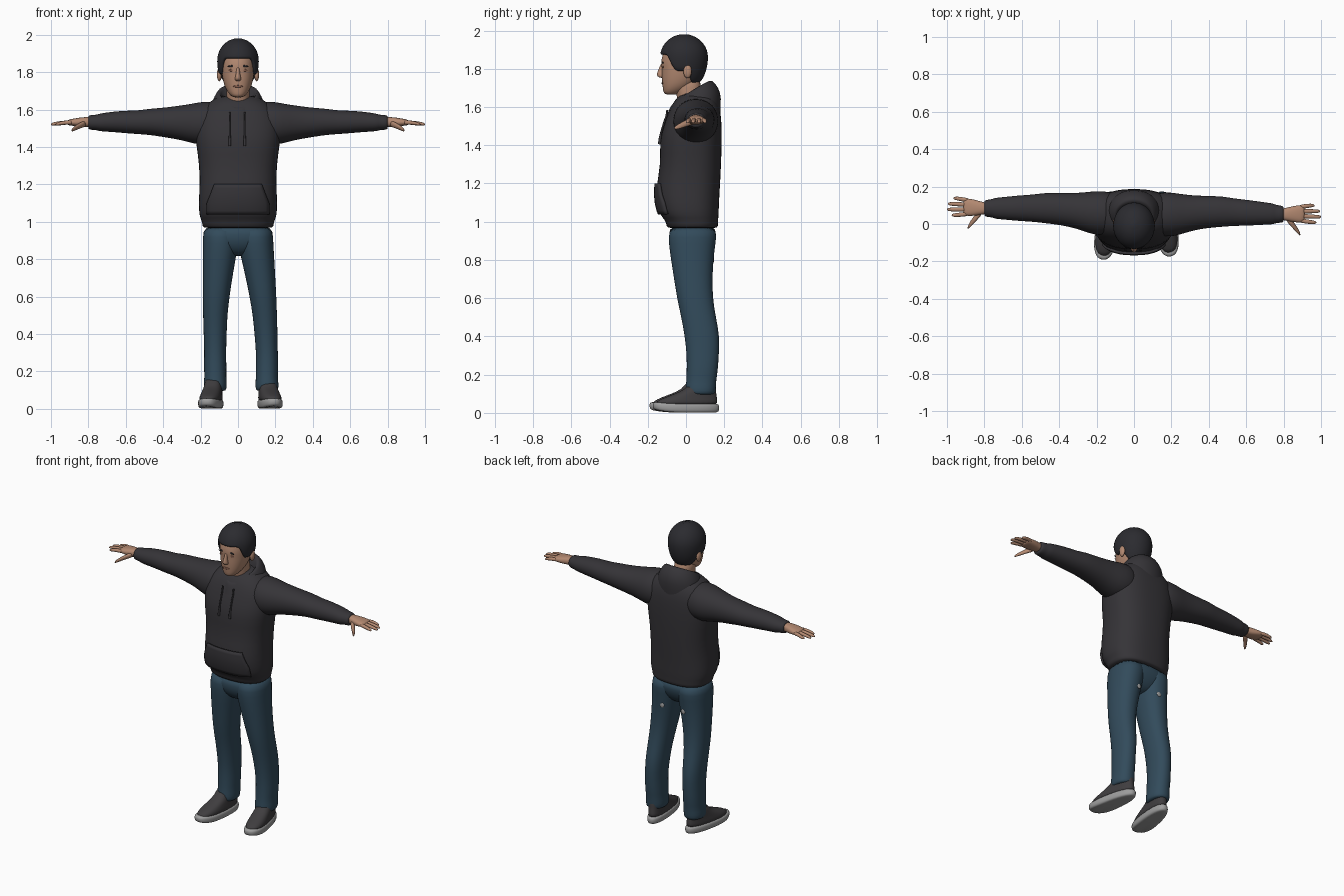
import bpy, bmesh, math
from mathutils import Vector, Matrix

cube = bpy.data.objects.get("Cube")
if cube:
    bpy.data.objects.remove(cube)


def material(name, r, g, b):
    m = bpy.data.materials.new(name)
    m.use_nodes = True
    m.diffuse_color = (r, g, b, 1)
    bsdf = m.node_tree.nodes["Principled BSDF"]
    bsdf.inputs["Base Color"].default_value = (r, g, b, 1)
    bsdf.inputs["Roughness"].default_value = 0.8
    return m


HOODIE = material("charcoal fleece", .036, .034, .039)
DENIM = material("blue denim", .032, .07, .105)
SKIN = material("skin", .45, .25, .165)
DARK_SKIN = material("lips and eyelids", .27, .125, .085)
HAIR = material("dark hair", .024, .024, .029)
SHOE = material("shoe cloth", .05, .047, .05)
SOLE = material("grey rubber", .34, .34, .34)
SHIRT = material("grey shirt", .16, .19, .22)


def finish(name, bm, mat, levels=1):
    bmesh.ops.recalc_face_normals(bm, faces=bm.faces)
    mesh = bpy.data.meshes.new(name)
    bm.to_mesh(mesh)
    bm.free()
    mesh.materials.append(mat)
    mesh.shade_smooth()
    obj = bpy.data.objects.new(name, mesh)
    bpy.context.collection.objects.link(obj)
    if levels:
        mod = obj.modifiers.new("smooth", 'SUBSURF')
        mod.levels = mod.render_levels = levels
    return obj


def skin_rings(name, rings, mat, levels=1, caps=True):
    """Bridge a list of closed rings of points."""
    bm = bmesh.new()
    rows = [[bm.verts.new(p) for p in ring] for ring in rings]
    n = len(rows[0])
    for a, b in zip(rows, rows[1:]):
        for i in range(n):
            j = (i + 1) % n
            bm.faces.new((a[i], a[j], b[j], b[i]))
    if caps:
        bm.faces.new(rows[0])
        bm.faces.new(rows[-1])
    return finish(name, bm, mat, levels)


def oval(n=24, power=2.3):
    """Unit superellipse points."""
    pts = []
    for i in range(n):
        a = math.tau * i / n
        c, s = math.cos(a), math.sin(a)
        pts.append((math.copysign(abs(c) ** (2 / power), c),
                    math.copysign(abs(s) ** (2 / power), s)))
    return pts


def loft_z(name, sections, mat, n=24, power=2.3):
    """Sections: z, centre x, centre y, radius x, radius y."""
    return skin_rings(name, [[Vector((cx + rx * u, cy + ry * v, z)) for u, v in oval(n, power)]
                             for z, cx, cy, rx, ry in sections], mat)


def loft_x(name, sections, mat, side, n=20, power=2.1):
    """Sections: x, centre y, centre z, radius y, radius z, on one side."""
    return skin_rings(name, [[Vector((side * x, cy - side * .02 * x + ry * u, cz + rz * v))
                              for u, v in oval(n, power)]
                             for x, cy, cz, ry, rz in sections], mat)


def surface_y(obj, x, z, back=False):
    """Depth of the front or back surface of an object."""
    ev = obj.evaluated_get(bpy.context.evaluated_depsgraph_get())
    s = 1 if back else -1
    hit, loc, _, _ = ev.ray_cast(Vector((x, s, z)), Vector((0, -s, 0)))
    return loc.y if hit else 0


def blob(name, centre, size, mat, tilt=0, segments=16):
    bm = bmesh.new()
    bmesh.ops.create_uvsphere(bm, u_segments=segments, v_segments=10, radius=1)
    bm.transform(Matrix.Translation(centre) @ Matrix.Rotation(tilt, 4, 'Y')
                 @ Matrix.Diagonal((*size, 1)))
    return finish(name, bm, mat, 0)


# Hoodie body with ribbed hem
torso = loft_z("hoodie_body", [
    (.965, 0, .035, .18, .125), (.972, 0, .033, .19, .135), (1.01, 0, .03, .195, .138),
    (1.03, 0, .018, .208, .153), (1.1, 0, .01, .211, .163), (1.18, 0, .01, .206, .168),
    (1.3, 0, .026, .206, .158), (1.42, 0, .024, .226, .164), (1.5, 0, .035, .228, .152),
    (1.58, 0, .046, .215, .136), (1.635, 0, .05, .16, .112), (1.68, 0, .06, .1, .075)],
    HOODIE, 32, 2.5)

# Draped hood: rings of front z, back z, front y, back y, half width
hood_rings = []
for zf, zb, yf, yb, w in [(1.54, 1.57, -.105, .18, .155), (1.585, 1.65, -.09, .186, .143),
                          (1.605, 1.70, -.08, .172, .128), (1.615, 1.745, -.066, .135, .106),
                          (1.6, 1.735, -.05, .11, .092), (1.56, 1.66, -.025, .085, .08)]:
    ring = []
    for i in range(32):
        a = math.tau * i / 32
        b = (1 + math.cos(a)) / 2
        ring.append(Vector((w * math.sin(a) * (.78 + .3 * math.sqrt(b)),
                            yf + (yb - yf) * b, zf + (zb - zf) * b ** .7)))
    hood_rings.append(ring)
skin_rings("hood", hood_rings, HOODIE, caps=False)

# Front pouch pocket wrapped on the body
bm = bmesh.new()
columns, rows = 16, 8
grid = []
for r in range(rows + 1):
    t = r / rows
    half = .165 - .04 * max(0, t - .35) / .65
    grid.append([])
    for c in range(columns + 1):
        x, z = half * (2 * c / columns - 1), 1.04 + .16 * t
        grid[-1].append(bm.verts.new((x, surface_y(torso, x, z) - .007, z)))
for r in range(rows):
    for c in range(columns):
        bm.faces.new((grid[r][c], grid[r][c + 1], grid[r + 1][c + 1], grid[r + 1][c]))
pocket = finish("front_pocket", bm, HOODIE, 0)
thick = pocket.modifiers.new("thickness", 'SOLIDIFY')
thick.thickness, thick.offset = .014, 0

# Drawstrings
for side in (-1, 1):
    curve = bpy.data.curves.new("drawstring", 'CURVE')
    curve.dimensions, curve.bevel_depth, curve.bevel_resolution = '3D', .005, 2
    curve.use_fill_caps = True
    spline = curve.splines.new('POLY')
    spline.points.add(6)
    for i, p in enumerate(spline.points):
        x, z = side * .04 - .004, 1.585 - .03 * i
        p.co = (x, surface_y(torso, x, z) - (.014 if i == 0 else .006), z, 1)
        p.radius = 1.5 if i > 4 else 1
    curve.materials.append(HOODIE)
    bpy.context.collection.objects.link(bpy.data.objects.new("drawstring", curve))

# Sleeves, hands and fingers
for side, label in ((1, "left"), (-1, "right")):
    loft_x(label + "_sleeve", [
        (.06, .055, 1.53, .1, .1), (.17, .054, 1.527, .125, .122), (.24, .056, 1.525, .112, .108),
        (.31, .065, 1.53, .095, .092), (.4, .073, 1.531, .086, .079), (.48, .076, 1.535, .082, .07),
        (.53, .074, 1.531, .074, .064), (.62, .072, 1.535, .069, .06), (.7, .07, 1.533, .06, .052),
        (.745, .069, 1.531, .057, .047), (.755, .069, 1.531, .049, .041),
        (.795, .068, 1.531, .046, .04), (.802, .068, 1.531, .038, .033)], HOODIE, side)
    loft_x(label + "_palm", [
        (.77, .068, 1.534, .03, .027), (.81, .068, 1.534, .033, .027), (.85, .07, 1.532, .044, .025),
        (.89, .072, 1.532, .048, .018), (.915, .073, 1.53, .044, .014)], SKIN, side, 16, 2.5)
    for i, tip in enumerate((.975, 1.0, .995, .965)):
        y = .037 + .024 * i
        fan = .006 * (i - 1.5)
        loft_x(label + "_finger", [
            (.88, y, 1.531, .012, .013), (.92, y + fan / 2, 1.531, .0125, .0115),
            (tip - .02, y + fan, 1.525, .011, .01), (tip - .004, y + fan, 1.521, .008, .007),
            (tip, y + fan, 1.52, .003, .003)], SKIN, side, 10)
    loft_x(label + "_thumb", [
        (.81, .055, 1.527, .02, .018), (.84, .025, 1.517, .022, .017),
        (.863, -.003, 1.505, .019, .014), (.882, -.027, 1.494, .014, .011),
        (.89, -.04, 1.488, .006, .006)], SKIN, side, 12)

# Jeans
loft_z("jeans_seat", [
    (.99, 0, .036, .17, .118), (.93, 0, .034, .183, .125), (.88, 0, .03, .17, .112),
    (.84, 0, .03, .1, .085), (.815, 0, .03, .04, .05)], DENIM, 28, 2.6)
for side, label in ((1, "left"), (-1, "right")):
    sections = []
    for z, cx, cy, rx, ry in [
            (.98, .09, .036, .094, .122), (.92, .092, .034, .096, .127), (.85, .096, .031, .093, .118),
            (.72, .108, .036, .081, .102), (.6, .117, .046, .072, .094), (.5, .122, .066, .065, .091),
            (.4, .122, .085, .062, .092), (.3, .122, .088, .058, .084), (.22, .122, .085, .061, .082),
            (.17, .121, .08, .058, .078), (.13, .122, .077, .063, .08), (.1, .122, .076, .06, .077),
            (.095, .122, .076, .05, .065)]:
        spread = .033 * min(1, max(0, (.9 - z) / .6)) if side > 0 else 0
        sections.append((z, side * (cx + spread), cy, rx, ry))
    leg = loft_z(label + "_trouser_leg", sections, DENIM, 24, 2.2)
    # Small pale stud on the back of the thigh
    x = side * .078
    blob(label + "_stud", Vector((x, surface_y(leg, x, .8, True), .8)), (.016, .005, .016), SOLE)

    # Shoes, turned slightly outwards
    place = Matrix.Translation((.166 if side > 0 else -.14, .012 if side > 0 else -.005, 0)) \
        @ Matrix.Rotation(side * math.radians(9), 4, 'Z')

    def outline(z, cy, w, length, lift=0):
        ring = []
        for u, v in oval(28, 2.4):
            toe = max(0, -v)
            ring.append(place @ Vector((w * u * (1 - .13 * v), cy + length * v, z + lift * toe ** 3)))
        return ring

    skin_rings(label + "_sole", [outline(0, -.012, .046, .155, .012), outline(.004, -.012, .058, .173, .014),
                                 outline(.025, -.012, .061, .178, .012), outline(.045, -.012, .059, .175, .01),
                                 outline(.05, -.012, .05, .16, .008)], SOLE)
    skin_rings(label + "_shoe", [outline(.035, -.012, .055, .166), outline(.06, -.008, .056, .163),
                                 outline(.08, .012, .052, .14), outline(.1, .038, .049, .11),
                                 outline(.125, .068, .046, .078), outline(.17, .075, .043, .068)], SHOE)

# Neck and shirt collar
loft_z("neck", [(1.56, 0, .03, .068, .066), (1.64, 0, .02, .06, .062),
                (1.7, 0, .008, .062, .07), (1.76, 0, .005, .06, .07)], SKIN)
loft_z("shirt_collar", [(1.55, 0, .02, .078, .078), (1.6, 0, .018, .075, .077),
                        (1.632, 0, .018, .069, .07), (1.636, 0, .018, .062, .06)], SHIRT)

# Head
head = loft_z("head", [
    (1.664, 0, -.075, .024, .03), (1.675, 0, -.07, .04, .048), (1.695, 0, -.055, .057, .066),
    (1.725, 0, -.035, .073, .09), (1.77, 0, -.022, .084, .106), (1.805, 0, -.018, .088, .109),
    (1.83, 0, -.017, .089, .115), (1.87, 0, -.012, .09, .113), (1.92, 0, -.01, .082, .098),
    (1.96, 0, -.01, .05, .06)], SKIN, 24, 2.2)
loft_z("nose", [(1.752, 0, -.125, .012, .012), (1.76, 0, -.13, .019, .02), (1.772, 0, -.13, .016, .025),
                (1.795, 0, -.126, .01, .019), (1.83, 0, -.12, .009, .012)], SKIN, 12, 2)
for side in (-1, 1):
    blob("ear", Vector((side * .1, .008, 1.787)), (.013, .022, .036), SKIN)
    x = side * .036
    blob("eyebrow", Vector((x, surface_y(head, x, 1.832), 1.832)), (.022, .004, .005), HAIR, side * .12)
    blob("eye", Vector((x, surface_y(head, x, 1.81), 1.81)), (.015, .003, .006), DARK_SKIN)
blob("mouth", Vector((0, surface_y(head, 0, 1.724), 1.724)), (.026, .004, .006), DARK_SKIN)


# Hair cap whose lower edge drops from brow to sideburn to nape
def step(lo, hi, t):
    t = min(1, max(0, (t - lo) / (hi - lo)))
    return t * t * (3 - 2 * t)


hair_rings = []
for k in range(1, 14):
    inner = k == 13
    t = min(k, 12) / 12
    ring = []
    for i in range(40):
        a = math.tau * i / 40
        turn = math.degrees(abs(a - math.tau if a > math.pi else a))
        edge = 1.872 - .085 * step(42, 66, turn) - .062 * step(95, 125, turn)
        drop = (edge - 1.86) / (.12 if edge > 1.86 else .18)
        phi = t * math.acos(drop)
        height = math.cos(phi) * (.12 if math.cos(phi) > 0 else .18)
        r = math.sin(phi) * (.8 if inner else 1)
        ring.append(Vector((.112 * r * math.sin(a), -.01 - .126 * r * math.cos(a), 1.861 + height)))
    hair_rings.append(ring)
bm_hair = skin_rings("hair", hair_rings, HAIR, caps=False)
blob("hair_crown", Vector((0, -.01, 1.93)), (.06, .066, .048), HAIR, segments=24)
